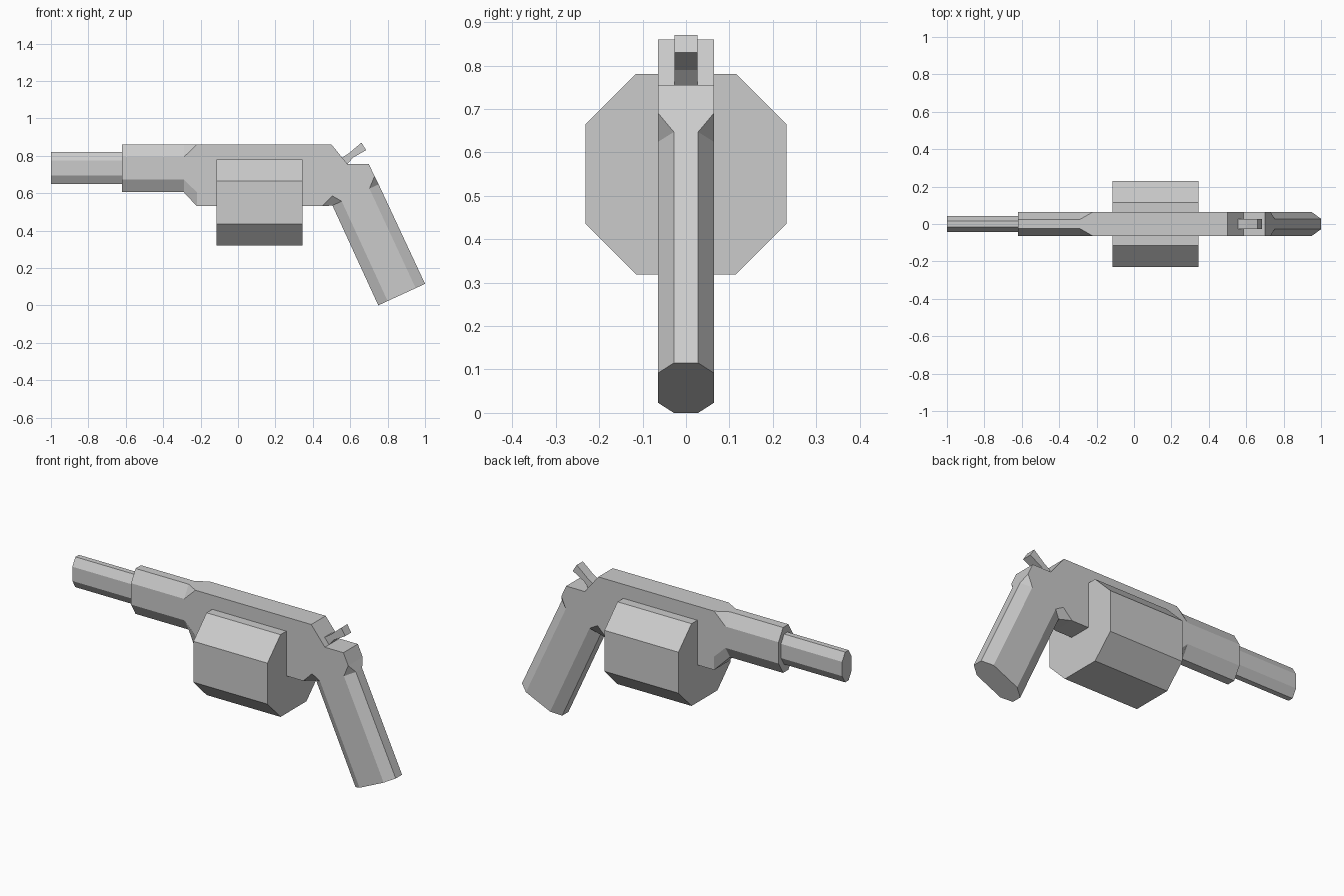
import bpy
import bmesh

cube = bpy.data.objects.get("Cube")
if cube:
    bpy.data.objects.remove(cube, do_unlink=True)

STEEL = (0.6, 0.6, 0.6, 1)
steel = bpy.data.materials.new("grey steel")
steel.use_nodes = True
steel.diffuse_color = STEEL
steel.node_tree.nodes["Principled BSDF"].inputs["Base Color"].default_value = STEEL


def loft(name, rings):
    """Skin matching rings of points, cap both ends and make an object."""
    bm = bmesh.new()
    loops = [[bm.verts.new(p) for p in ring] for ring in rings]
    n = len(loops[0])
    for a, b in zip(loops, loops[1:]):
        for i in range(n):
            j = (i + 1) % n
            bm.faces.new((a[i], a[j], b[j], b[i]))
    bm.faces.new(loops[0])
    bm.faces.new(loops[-1])
    bmesh.ops.remove_doubles(bm, verts=bm.verts, dist=0.0005)
    bmesh.ops.recalc_face_normals(bm, faces=bm.faces)
    mesh = bpy.data.meshes.new(name)
    bm.to_mesh(mesh)
    bm.free()
    mesh.materials.append(steel)
    obj = bpy.data.objects.new(name, mesh)
    bpy.context.collection.objects.link(obj)
    return obj


def plate(name, profile, half):
    """Side profile in x and z, thickened across y."""
    return loft(name, [[(x, y, z) for x, z in profile] for y in (-half, half)])


def mirrored(points):
    """Close a half section by mirroring it across y."""
    return points + [(x, -y, z) for x, y, z in reversed(points)]


def octagon(x, z, wide, flat, tall, side):
    """Chamfered section across the x axis."""
    return mirrored([(x, flat, z + tall), (x, wide, z + side),
                     (x, wide, z - side), (x, flat, z - tall)])


HALF = 0.064   # half thickness of frame and grip
FLAT = 0.028   # half width of the grip's front and back flats

# Frame
plate("frame", [(-0.22, 0.86), (0.5, 0.86), (0.585, 0.755), (0.7, 0.755),
                (0.73, 0.69), (0.505, 0.585), (0.45, 0.53), (-0.22, 0.53)], HALF)

# Barrel and its shroud, which flares into the frame
loft("barrel", [octagon(x, 0.735, 0.042, 0.015, 0.085, 0.04) for x in (-1, -0.6)])
flare = mirrored([(-0.22, HALF, 0.86), (-0.22, HALF, 0.86),
                  (-0.22, HALF, 0.605), (-0.22, HALF, 0.53)])
loft("barrel_shroud",
     [octagon(x, 0.7325, HALF, 0.024, 0.1275, 0.06) for x in (-0.62, -0.29)] + [flare])

# Cylinder
loft("cylinder", [octagon(x, 0.55, 0.231, 0.115, 0.231, 0.115) for x in (-0.115, 0.345)])


# Grip: square at the frame, chamfered below
def grip_ring(front, back):
    def along(t):
        return [a + (b - a) * t for a, b in zip(front, back)]
    half = [(0, FLAT), (0.2, HALF), (0.8, HALF), (1, FLAT)]
    return mirrored([(along(t)[0], y, along(t)[1]) for t, y in half])


root = mirrored([(x, HALF, z) for x, z in
                 [(0.45, 0.53), (0.505, 0.585), (0.73, 0.69), (0.73, 0.69)]])
loft("grip", [root, grip_ring((0.505, 0.534), (0.752, 0.647)),
              grip_ring((0.75, 0), (1, 0.115))])

# Hammer
plate("hammer", [(0.557, 0.79), (0.595, 0.815), (0.66, 0.87),
                 (0.685, 0.83), (0.615, 0.79), (0.585, 0.755)], 0.027)
